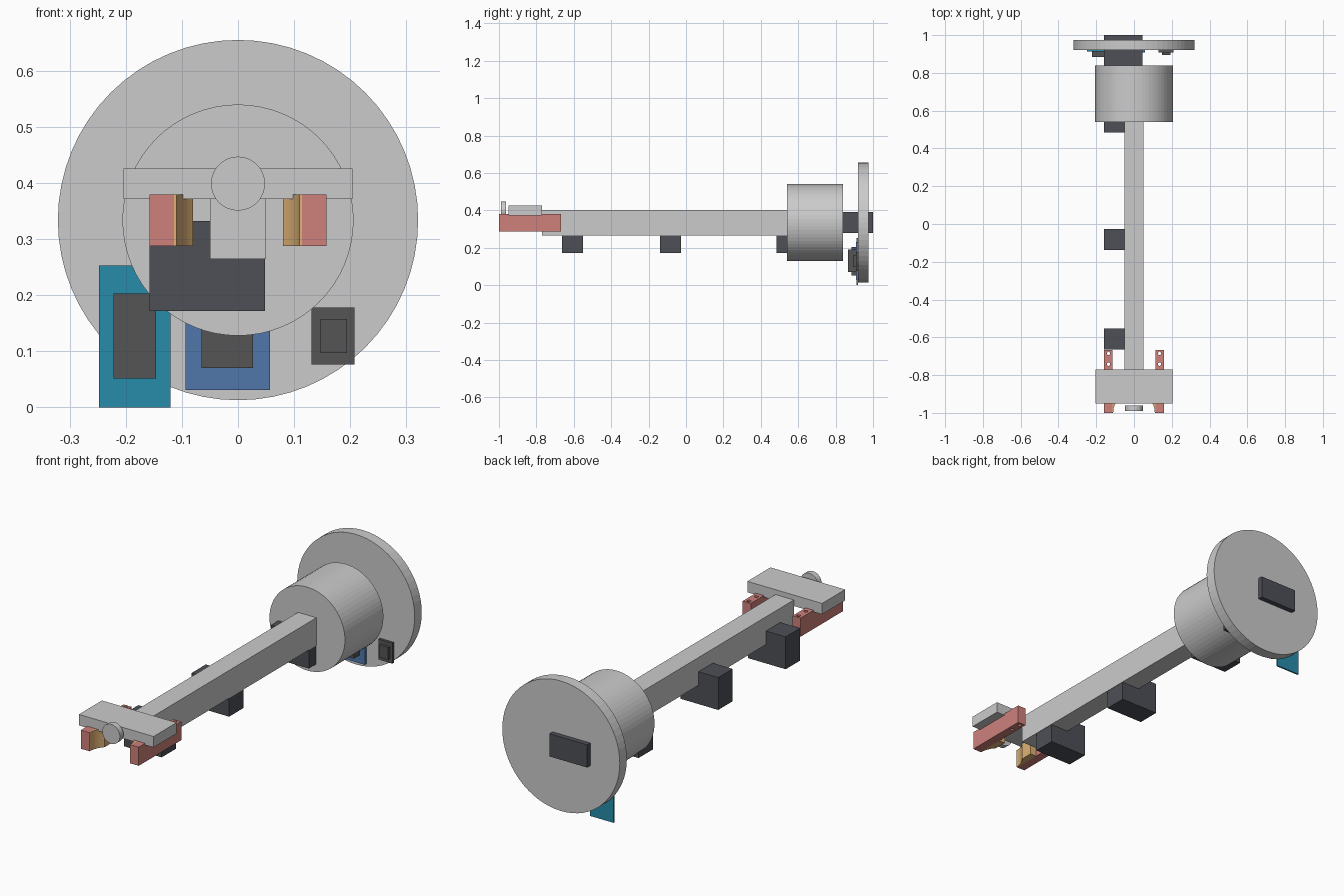
import bpy, bmesh, math
from mathutils import Matrix, Vector

if "Cube" in bpy.data.objects:
    bpy.data.objects.remove(bpy.data.objects["Cube"])


def material(name, col):
    m = bpy.data.materials.new(name)
    m.diffuse_color = (*col, 1)
    m.use_nodes = True
    m.node_tree.nodes["Principled BSDF"].inputs["Base Color"].default_value = m.diffuse_color
    return m


dark = material("charcoal", (0.075, 0.08, 0.095))
grey = material("dark_grey", (0.09, 0.09, 0.09))
red = material("salmon_red", (0.62, 0.22, 0.2))
tan = material("tan", (0.75, 0.45, 0.18))
teal = material("teal", (0.02, 0.26, 0.4))
blue = material("blue", (0.08, 0.18, 0.4))


def finish(name, bm, mat):
    bmesh.ops.recalc_face_normals(bm, faces=bm.faces)
    me = bpy.data.meshes.new(name)
    bm.to_mesh(me)
    bm.free()
    ob = bpy.data.objects.new(name, me)
    bpy.context.collection.objects.link(ob)
    if mat:
        me.materials.append(mat)
    return ob


def box(name, x, y, z, mat=None):
    bm = bmesh.new()
    bmesh.ops.create_cube(bm, size=1)
    for v in bm.verts:
        v.co = Vector([(a + b) / 2 + c * (b - a) for (a, b), c in zip((x, y, z), v.co)])
    return finish(name, bm, mat)


def cylinder(name, radius, y, zc, segs=64):
    bm = bmesh.new()
    mx = Matrix.Translation((0, sum(y) / 2, zc)) @ Matrix.Rotation(math.pi / 2, 4, 'X')
    bmesh.ops.create_cone(bm, cap_ends=True, segments=segs, radius1=radius,
                          radius2=radius, depth=y[1] - y[0], matrix=mx)
    return finish(name, bm, None)


def prism(name, pts, axis, a, b, mat):
    """Extrude a closed 2D outline between a and b along y or z."""
    bm = bmesh.new()
    put = (lambda p: (p[0], a, p[1])) if axis == 'y' else (lambda p: (p[0], p[1], a))
    f = bm.faces.new([bm.verts.new(put(p)) for p in pts])
    r = bmesh.ops.extrude_face_region(bm, geom=[f])
    d = (0, b - a, 0) if axis == 'y' else (0, 0, b - a)
    bmesh.ops.translate(bm, vec=d, verts=[v for v in r["geom"] if isinstance(v, bmesh.types.BMVert)])
    return finish(name, bm, mat)


# Main arm, motor housing and rear flange
box("arm_beam", (-0.05, 0.05), (-0.77, 0.545), (0.265, 0.402))
cylinder("motor_housing", 0.206, (0.54, 0.84), 0.334)
cylinder("rear_flange", 0.321, (0.92, 0.975), 0.334)
box("rear_coupler", (-0.16, 0.046), (0.84, 1.0), (0.28, 0.392), dark)

# Front cross plate and round sensor
box("front_plate", (-0.204, 0.204), (-0.95, -0.77), (0.372, 0.426))
cylinder("front_sensor", 0.048, (-0.99, -0.962), 0.399)

# L-shaped modules hanging below the beam
L = [(-0.158, 0.172), (0.048, 0.172), (0.048, 0.265), (-0.05, 0.265), (-0.05, 0.332), (-0.158, 0.332)]
for i, y in enumerate((-0.664, -0.138, 0.484)):
    prism(f"side_module_{i + 1}", L, 'y', y, y + 0.112, dark)

# Gripper fingers with bolt holes, and concave pads
bm = bmesh.new()
for s in (-1, 1):
    for y in (-0.685, -0.742):
        bmesh.ops.create_cone(bm, cap_ends=True, segments=20, radius1=0.009, radius2=0.009,
                              depth=0.2, matrix=Matrix.Translation((s * 0.135, y, 0.334)))
cutter = finish("bolt_hole_cutter", bm, None)
cutter.hide_render = True
cutter.hide_set(True)
arc = [(0.11 * math.cos(t), -1 + 0.11 * math.sin(t))
       for t in [math.radians(43) * i / 10 for i in range(11)]]
pad = [(0.114, -1.0)] + arc + [(0.08, -0.86), (0.114, -0.86)]
for s, side in ((-1, "left"), (1, "right")):
    f = box(side + "_finger", sorted((s * 0.114, s * 0.158)), (-1, -0.668), (0.288, 0.38), red)
    m = f.modifiers.new("bolt_holes", 'BOOLEAN')
    m.object = cutter
    m.solver = 'EXACT'
    prism(side + "_grip_pad", [(s * x, y) for x, y in pad], 'z', 0.288, 0.38, tan)

# Circuit boards on the flange
box("teal_board", (-0.248, -0.12), (0.912, 0.92), (0, 0.253), teal)
box("teal_board_chip", (-0.222, -0.146), (0.885, 0.912), (0.052, 0.203), grey)
box("blue_board", (-0.094, 0.057), (0.908, 0.92), (0.031, 0.23), blue)
box("blue_board_chip", (-0.065, 0.027), (0.865, 0.908), (0.07, 0.19), grey)
box("small_module", (0.131, 0.208), (0.908, 0.92), (0.077, 0.178), grey)
box("small_module_cap", (0.147, 0.194), (0.894, 0.908), (0.097, 0.158), grey)
